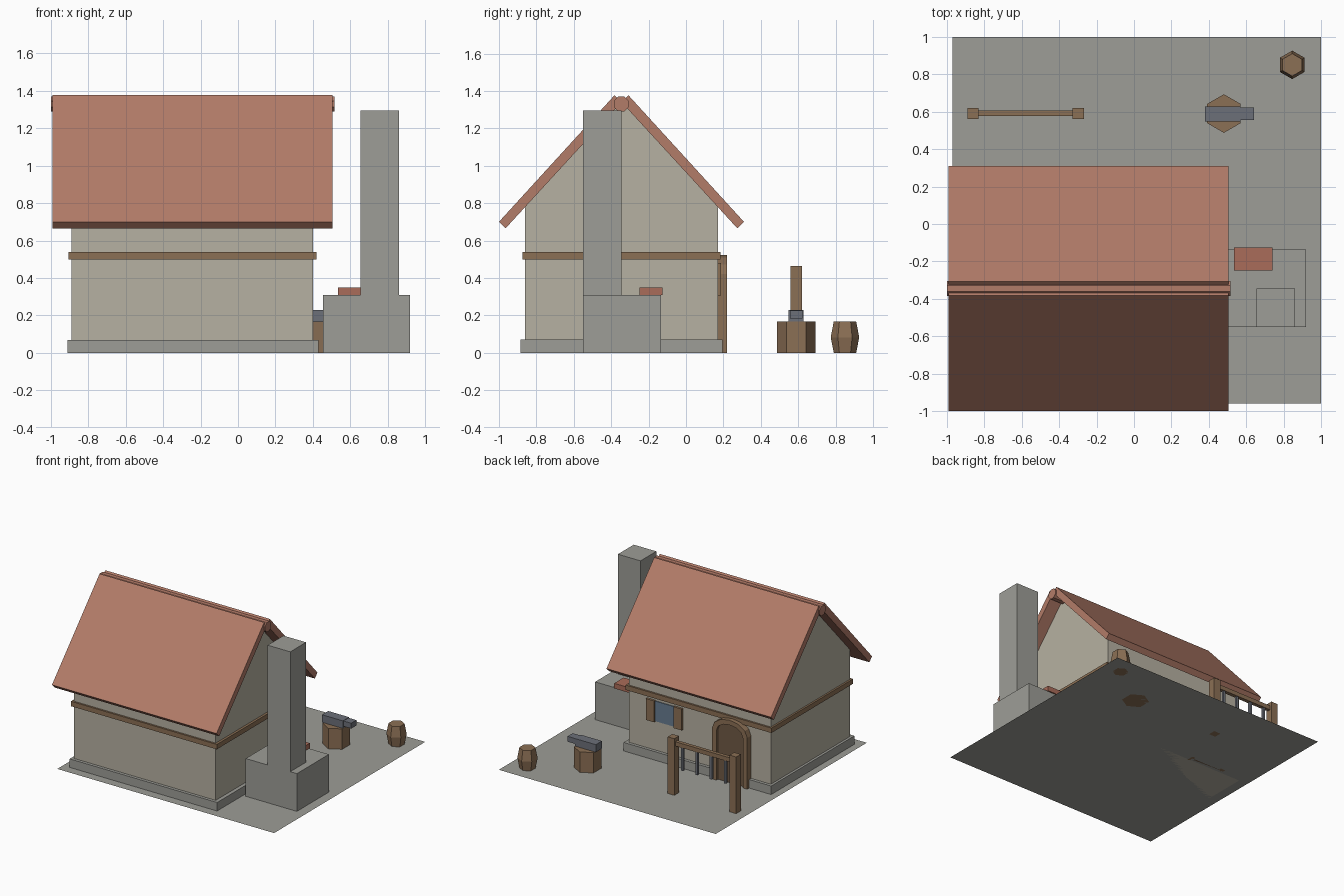
import bpy, bmesh
from math import pi, sin, cos

if "Cube" in bpy.data.objects:
    bpy.data.objects.remove(bpy.data.objects["Cube"])


def mat(name, r, g, b):
    m = bpy.data.materials.new(name)
    m.diffuse_color = (r, g, b, 1)
    m.use_nodes = True
    m.node_tree.nodes["Principled BSDF"].inputs["Base Color"].default_value = m.diffuse_color
    return m


PLASTER = mat("plaster", 0.47, 0.44, 0.36)
TIMBER = mat("timber", 0.26, 0.16, 0.09)
DARK = mat("dark_wood", 0.16, 0.10, 0.06)
TILE = mat("clay_tile", 0.45, 0.20, 0.14)
STONE = mat("stone", 0.34, 0.34, 0.31)
IRON = mat("iron", 0.15, 0.16, 0.19)
GLASS = mat("glass", 0.14, 0.20, 0.28)
EMBER = mat("ember", 0.40, 0.15, 0.10)


def finish(name, bm, material):
    bmesh.ops.recalc_face_normals(bm, faces=bm.faces)
    me = bpy.data.meshes.new(name)
    bm.to_mesh(me)
    bm.free()
    me.materials.append(material)
    ob = bpy.data.objects.new(name, me)
    bpy.context.collection.objects.link(ob)
    return ob


def prism(name, pts, axis, a, b, material):
    """Extrude a 2D profile from a to b: axis x takes (y, z), axis y takes (x, z)."""
    place = (lambda p, t: (t, p[0], p[1])) if axis == "x" else (lambda p, t: (p[0], t, p[1]))
    bm = bmesh.new()
    v0 = [bm.verts.new(place(p, a)) for p in pts]
    v1 = [bm.verts.new(place(p, b)) for p in pts]
    bm.faces.new(v0)
    bm.faces.new(v1)
    n = len(pts)
    for i in range(n):
        j = (i + 1) % n
        bm.faces.new((v0[i], v0[j], v1[j], v1[i]))
    return finish(name, bm, material)


def box(name, x, y, z, material):
    return prism(name, [(y[0], z[0]), (y[1], z[0]), (y[1], z[1]), (y[0], z[1])],
                 "x", x[0], x[1], material)


def hex_stack(name, cx, cy, rings, material):
    """Six-sided solid lofted through (radius, z) rings, corners pointing along y."""
    bm = bmesh.new()
    loops = [[bm.verts.new((cx + r * sin(k * pi / 3), cy + r * cos(k * pi / 3), z))
              for k in range(6)] for r, z in rings]
    bm.faces.new(loops[0])
    bm.faces.new(loops[-1])
    for lo, hi in zip(loops, loops[1:]):
        for k in range(6):
            j = (k + 1) % 6
            bm.faces.new((lo[k], lo[j], hi[j], hi[k]))
    return finish(name, bm, material)


def arch(cx, half, spring, rise, n=6):
    """Door outline from right foot over the arch to left foot."""
    pts = [(cx + half * cos(pi * k / n), spring + rise * sin(pi * k / n)) for k in range(n + 1)]
    return [(cx + half, 0)] + pts + [(cx - half, 0)]


# Yard
bm = bmesh.new()
bm.faces.new([bm.verts.new(p) for p in
              ((-0.97, -0.96, 0), (1, -0.96, 0), (1, 1, 0), (-0.97, 1, 0))])
finish("yard", bm, STONE)

# House body
MID, APEX = -0.345, 1.34
box("foundation", (-0.91, 0.43), (-0.885, 0.195), (0, 0.07), STONE)
prism("walls", [(-0.86, 0), (0.17, 0), (0.17, 0.78), (MID, APEX), (-0.86, 0.78)],
      "x", -0.89, 0.40, PLASTER)
box("timber_band", (-0.905, 0.42), (-0.875, 0.185), (0.50, 0.54), TIMBER)

# Roof slabs meet at their inner lower edge, ridge pole sits in the groove
for side, name in ((-1, "front_roof"), (1, "back_roof")):
    prism(name, [(MID + side * d, z) for d, z in
                 ((0, APEX), (0.62, 0.665), (0.655, 0.70), (0.037, 1.377))],
          "x", -0.99, 0.505, TILE)
prism("ridge_pole", [(MID + 0.043 * cos((k + 0.5) * pi / 4), 1.33 + 0.043 * sin((k + 0.5) * pi / 4))
                     for k in range(8)], "x", -1.0, 0.515, TILE)

# Arched door
outer, inner = arch(-0.55, 0.16, 0.42, 0.104), arch(-0.55, 0.12, 0.41, 0.075)
prism("door_frame", outer + inner[::-1], "y", 0.16, 0.22, TIMBER)
prism("door", inner, "y", 0.16, 0.20, DARK)

# Window with shutters
box("window_glass", (-0.015, 0.16), (0.16, 0.176), (0.31, 0.475), GLASS)
for name, x0 in (("left_shutter", 0.158), ("right_shutter", -0.092)):
    box(name, (x0, x0 + 0.076), (0.16, 0.188), (0.305, 0.48), TIMBER)

# Forge hearth and chimney
box("hearth", (0.455, 0.92), (-0.55, -0.135), (0, 0.31), STONE)
box("chimney", (0.655, 0.86), (-0.55, -0.345), (0, 1.294), STONE)
box("coals", (0.535, 0.74), (-0.248, -0.125), (0.308, 0.35), EMBER)

# Rack with hanging iron bars
for name, x in (("left_rack_post", -0.86), ("right_rack_post", -0.298)):
    box(name, (x - 0.03, x + 0.03), (0.56, 0.62), (0, 0.465), TIMBER)
box("rack_rail", (-0.86, -0.30), (0.576, 0.606), (0.40, 0.435), TIMBER)
for i in range(4):
    x = -0.775 + i * 0.13
    box(f"hanging_bar_{i + 1}", (x - 0.01, x + 0.01), (0.581, 0.601), (0.21, 0.41), IRON)

# Anvil on stump
hex_stack("stump", 0.48, 0.59, [(0.103, 0), (0.103, 0.168)], TIMBER)
box("anvil_body", (0.38, 0.57), (0.548, 0.628), (0.168, 0.23), IRON)
box("anvil_horn", (0.56, 0.64), (0.555, 0.622), (0.183, 0.227), IRON)

# Barrel
hex_stack("barrel", 0.845, 0.85, [(0.06, 0), (0.076, 0.083), (0.06, 0.167)], TIMBER)
